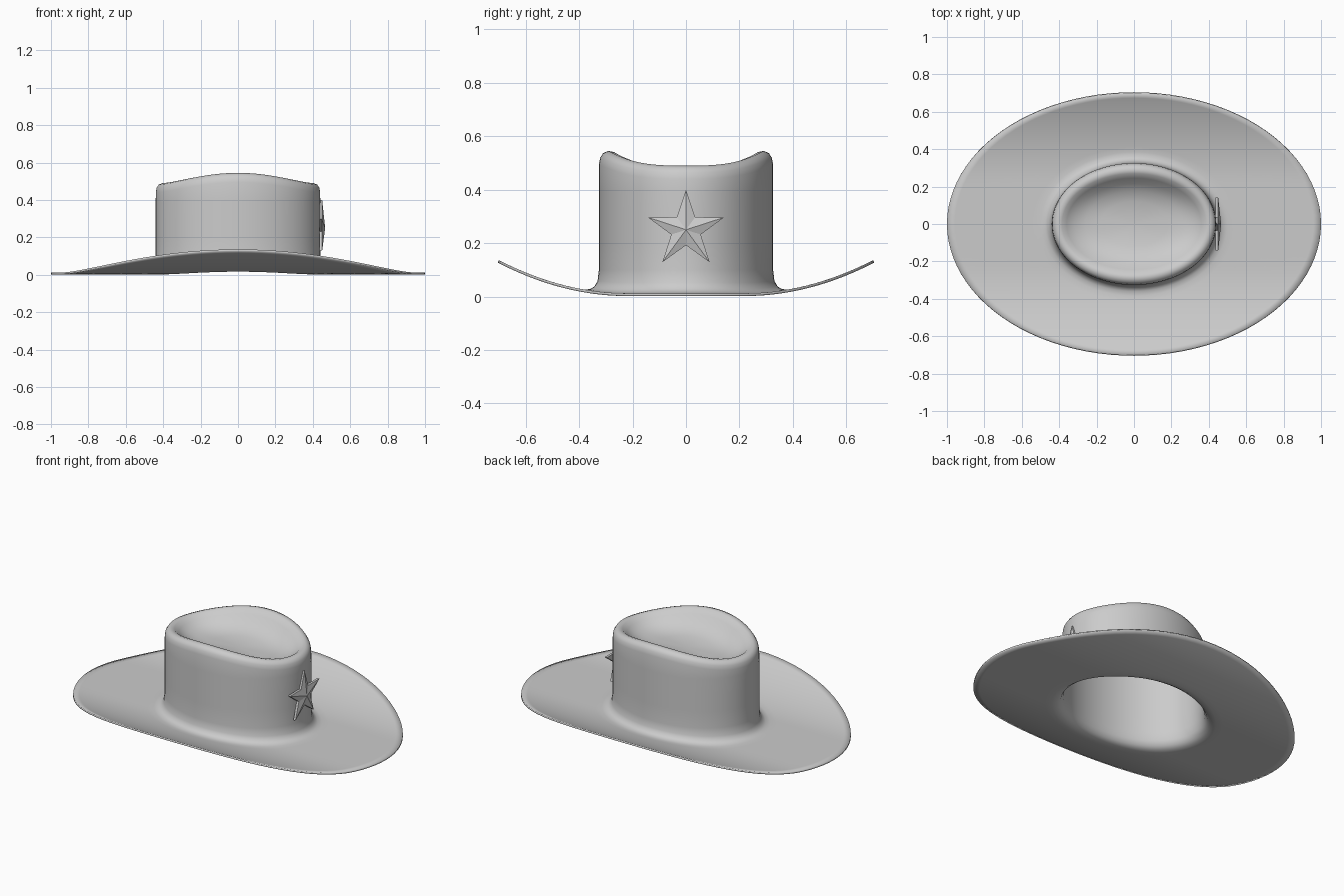
import bpy, bmesh
from math import sin, cos, pi, radians

if "Cube" in bpy.data.objects:
    bpy.data.objects.remove(bpy.data.objects["Cube"])

SEG = 96


def finish(bm, name, angle):
    mesh = bpy.data.meshes.new(name)
    bm.to_mesh(mesh)
    bm.free()
    ob = bpy.data.objects.new(name, mesh)
    bpy.context.collection.objects.link(ob)
    bpy.ops.object.select_all(action='DESELECT')
    ob.select_set(True)
    bpy.context.view_layer.objects.active = ob
    bpy.ops.object.shade_smooth_by_angle(angle=radians(angle))
    return ob


def brim_height(y):
    # the brim curls up towards the front and back
    return 0.012 + 0.124 * (max(0, abs(y) - 0.22) / 0.48) ** 2


def rim_height(t):
    # the crown rim peaks at the front and back
    return 0.49 + 0.055 * abs(sin(t)) ** 3


def ring(bm, a, b, height):
    verts = []
    for i in range(SEG):
        t = 2 * pi * i / SEG
        x, y = a * cos(t), b * sin(t)
        verts.append(bm.verts.new((x, y, height(t, y))))
    return verts


# Felt hat: elliptical rings from brim edge inwards, up the crown, into the dent
bm = bmesh.new()
rings = []
for i in range(13):
    f = i / 12
    rings.append(ring(bm, 1 - 0.5 * f, 0.70 - 0.315 * f, lambda t, y: brim_height(y)))
for a, b, dz in [(0.475, 0.36, 0.005), (0.457, 0.343, 0.017), (0.445, 0.331, 0.04)]:
    rings.append(ring(bm, a, b, lambda t, y: brim_height(y) + dz))
for z in (0.10, 0.20, 0.30, 0.40):
    rings.append(ring(bm, 0.44, 0.326, lambda t, y: z))
# rounded rim and dent: semi-axes, drop below the rim, blend to a level floor
for a, b, drop, level in [(0.439, 0.326, 0.05, 0), (0.435, 0.321, 0.025, 0),
                          (0.424, 0.310, 0.008, 0), (0.405, 0.290, 0, 0),
                          (0.385, 0.270, 0.004, 0), (0.36, 0.245, 0.02, 0.1),
                          (0.32, 0.215, 0.042, 0.25), (0.26, 0.175, 0.065, 0.5),
                          (0.18, 0.12, 0.08, 0.75), (0.09, 0.06, 0.086, 0.95)]:
    rings.append(ring(bm, a, b, lambda t, y:
                      (1 - level) * (rim_height(t) - drop) + level * 0.425))
for outer, inner in zip(rings, rings[1:]):
    for k in range(SEG):
        n = (k + 1) % SEG
        bm.faces.new((outer[k], outer[n], inner[n], inner[k]))
centre = bm.verts.new((0, 0, 0.423))
for k in range(SEG):
    bm.faces.new((rings[-1][k], rings[-1][(k + 1) % SEG], centre))
hat = finish(bm, "hat_body", 60)
solid = hat.modifiers.new("thickness", 'SOLIDIFY')
solid.thickness = 0.01
solid.offset = -1

# Star badge on the right side, with a slightly raised centre
bm = bmesh.new()
back, front = [], []
for i in range(10):
    r = 0.15 if i % 2 == 0 else 0.058
    t = pi / 2 + i * pi / 5
    y, z = r * cos(t), 0.25 + r * sin(t)
    back.append(bm.verts.new((0.436, y, z)))
    front.append(bm.verts.new((0.450, y, z)))
tip = bm.verts.new((0.466, 0, 0.25))
bm.faces.new(back[::-1])
for i in range(10):
    n = (i + 1) % 10
    bm.faces.new((back[i], back[n], front[n], front[i]))
    bm.faces.new((front[i], front[n], tip))
bmesh.ops.recalc_face_normals(bm, faces=bm.faces[:])
finish(bm, "star_badge", 15)
